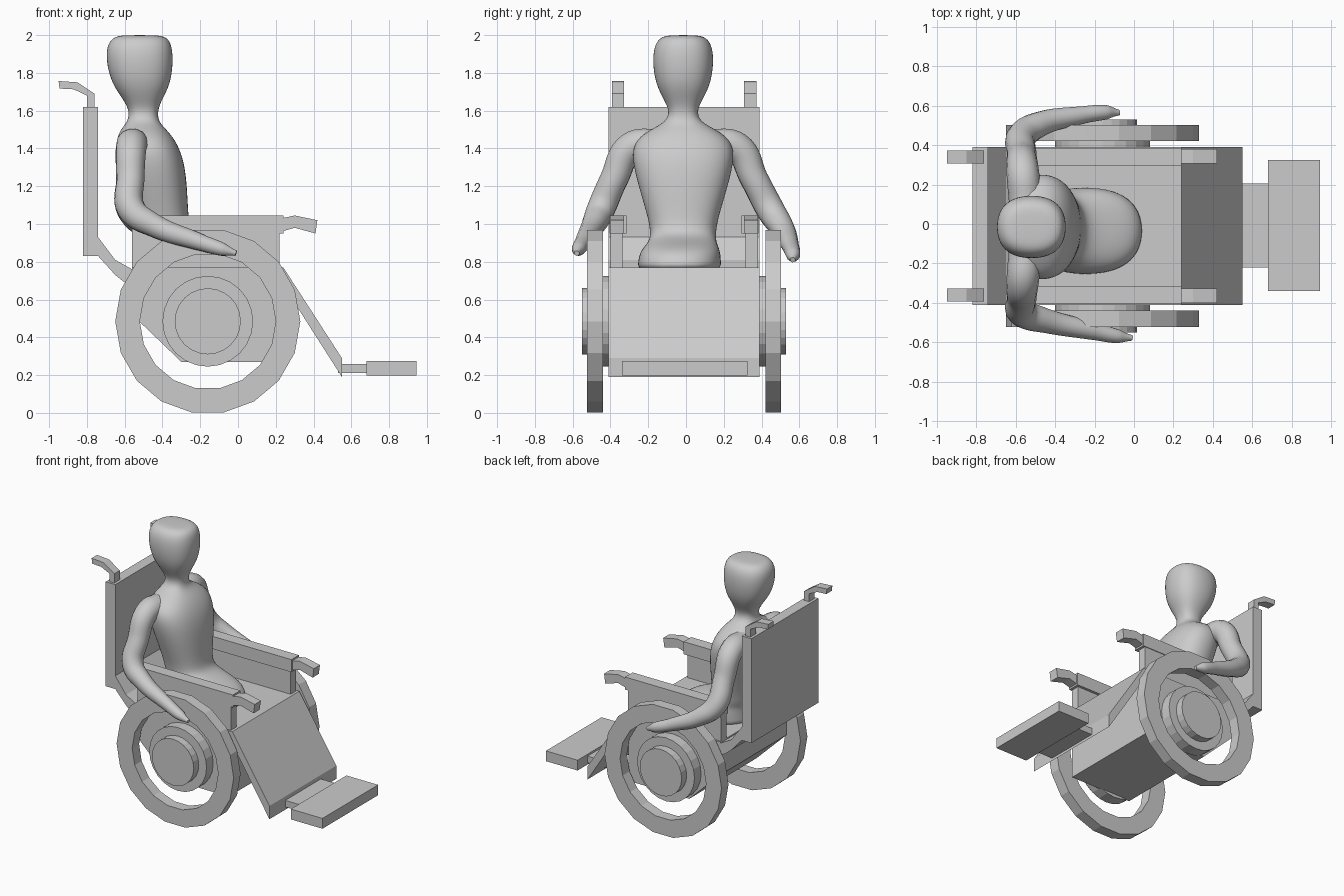
import bpy, bmesh, math
from math import cos, sin, pi

if "Cube" in bpy.data.objects:
    bpy.data.objects.remove(bpy.data.objects["Cube"])

YC = -0.01  # symmetry plane of the chair


def finish(name, bm):
    bmesh.ops.recalc_face_normals(bm, faces=bm.faces)
    me = bpy.data.meshes.new(name)
    bm.to_mesh(me)
    bm.free()
    ob = bpy.data.objects.new(name, me)
    bpy.context.collection.objects.link(ob)
    return ob


def loft(name, rings, closed=False):
    """Skin a list of equal-length rings; cap the ends or close the loop."""
    bm = bmesh.new()
    vs = [[bm.verts.new(p) for p in r] for r in rings]
    n = len(rings[0])
    pairs = list(zip(vs, vs[1:])) + ([(vs[-1], vs[0])] if closed else [])
    for a, b in pairs:
        for i in range(n):
            j = (i + 1) % n
            bm.faces.new((a[i], a[j], b[j], b[i]))
    if not closed:
        bm.faces.new(vs[0])
        bm.faces.new(vs[-1])
    return finish(name, bm)


def prism(name, profile, y0, y1):
    """Extrude an xz profile between two y values."""
    return loft(name, [[(x, y, z) for x, z in profile] for y in (y0, y1)])


def box(name, x0, x1, y0, y1, z0, z1):
    return prism(name, [(x0, z0), (x1, z0), (x1, z1), (x0, z1)], y0, y1)


def pair(name, profile, d0, d1):
    """Mirrored prisms at distances d0..d1 either side of the chair centre."""
    for s, side in ((-1, "right"), (1, "left")):
        prism(f"{name}_{side}", profile, YC + s * d0, YC + s * d1)


def circle(r, n):
    return [(-0.16 + r * cos(2 * pi * i / n), 0.485 + r * sin(2 * pi * i / n)) for i in range(n)]


# chair body, backrest and leg panel
Y0, Y1 = -0.41, 0.39
prism("seat_base", [(-0.56, 0.77), (0.21, 0.77), (0.21, 0.27), (-0.30, 0.27), (-0.56, 0.52)], Y0, Y1)
prism("backrest", [(-0.82, 1.62), (-0.74, 1.62), (-0.74, 0.93), (-0.65, 0.81), (-0.56, 0.76),
                   (-0.56, 0.67), (-0.60, 0.69), (-0.65, 0.73), (-0.74, 0.83), (-0.82, 0.83)], Y0, Y1)
prism("leg_panel", [(0.18, 0.77), (0.24, 0.77), (0.55, 0.29), (0.55, 0.19)], Y0, Y1)

# footrest
box("footrest_bracket", 0.53, 0.69, -0.22, 0.205, 0.21, 0.26)
box("footrest_plate", 0.68, 0.945, -0.34, 0.325, 0.197, 0.275)

# armrests, front grips and push handles
pair("arm_panel", [(-0.56, 0.76), (0.22, 0.76), (0.22, 0.96), (-0.56, 0.96)], 0.325, 0.39)
pair("armrest", [(-0.56, 0.95), (0.24, 0.95), (0.24, 1.045), (-0.56, 1.045)], 0.305, 0.395)
pair("front_grip", [(0.23, 1.03), (0.30, 1.045), (0.42, 1.02), (0.41, 0.95), (0.30, 0.98), (0.23, 0.96)],
     0.317, 0.39)
pair("push_handle", [(-0.76, 1.61), (-0.76, 1.69), (-0.85, 1.75), (-0.95, 1.757),
                     (-0.945, 1.717), (-0.87, 1.713), (-0.80, 1.68), (-0.80, 1.61)], 0.318, 0.383)

# wheels: low-poly tyre, wide hub disc, protruding hub cap
for s, side in ((-1, "right"), (1, "left")):
    ring = []
    for r, d in ((0.49, 0.43), (0.49, 0.513), (0.36, 0.513), (0.36, 0.43)):
        ring.append([(x, YC + s * d, z) for x, z in circle(r, 18)])
    loft(f"wheel_{side}", ring, closed=True)
pair("hub_disc", circle(0.24, 24), 0.39, 0.48)
pair("hub_cap", circle(0.175, 24), 0.39, 0.54)


def section(z, x0, x1, w, yc=-0.015, n=16, e=0.85):
    """Squarish oval ring at height z."""
    def p(v):
        return math.copysign(abs(v) ** e, v)
    return [((x0 + x1) / 2 + (x1 - x0) / 2 * p(cos(2 * pi * i / n)),
             yc + w * p(sin(2 * pi * i / n)), z) for i in range(n)]


# seated figure: lap, torso, neck and head in one smooth skin
body = loft("figure_body", [section(*a) for a in (
    (0.74, -0.54, 0.05, 0.225, -0.035), (0.80, -0.54, 0.05, 0.225, -0.035),
    (0.86, -0.54, 0.01, 0.215, -0.03), (0.90, -0.54, -0.10, 0.185, -0.02),
    (0.94, -0.55, -0.24, 0.175), (1.02, -0.56, -0.26, 0.185), (1.18, -0.60, -0.265, 0.235),
    (1.33, -0.64, -0.28, 0.275), (1.43, -0.65, -0.32, 0.27), (1.495, -0.63, -0.37, 0.19),
    (1.54, -0.585, -0.42, 0.09), (1.60, -0.575, -0.425, 0.073), (1.66, -0.61, -0.40, 0.105),
    (1.74, -0.67, -0.355, 0.148), (1.85, -0.70, -0.34, 0.165), (1.94, -0.70, -0.345, 0.158),
    (1.99, -0.665, -0.37, 0.125), (2.0, -0.61, -0.43, 0.07))])
sub = body.modifiers.new("smooth", "SUBSURF")
sub.levels = sub.render_levels = 2
for f in body.data.polygons:
    f.use_smooth = True


# arms: tapered tubes, points are (x, y, z, radius)
def arm(name, pts):
    cu = bpy.data.curves.new(name, "CURVE")
    cu.dimensions = "3D"
    cu.bevel_depth = 1.0
    cu.bevel_resolution = 5
    cu.resolution_u = 8
    cu.use_fill_caps = True
    sp = cu.splines.new("BEZIER")
    sp.bezier_points.add(len(pts) - 1)
    sp.radius_interpolation = "CARDINAL"
    for bp, (x, y, z, r) in zip(sp.bezier_points, pts):
        bp.co = (x, y, z)
        bp.radius = r
        bp.handle_left_type = bp.handle_right_type = "AUTO"
    ob = bpy.data.objects.new(name, cu)
    bpy.context.collection.objects.link(ob)
    bpy.ops.object.select_all(action="DESELECT")
    ob.select_set(True)
    bpy.context.view_layer.objects.active = ob
    bpy.ops.object.convert(target="MESH")
    bpy.ops.object.shade_smooth_by_angle(angle=math.radians(60))


arm("figure_arm_right", [
    (-0.55, -0.14, 1.42, 0.085), (-0.565, -0.29, 1.405, 0.082), (-0.57, -0.38, 1.24, 0.075),
    (-0.565, -0.45, 1.08, 0.075), (-0.45, -0.49, 0.995, 0.063), (-0.22, -0.54, 0.91, 0.047),
    (-0.08, -0.57, 0.865, 0.035), (-0.01, -0.578, 0.845, 0.014)])
arm("figure_arm_left", [
    (-0.55, 0.12, 1.42, 0.085), (-0.565, 0.27, 1.405, 0.082), (-0.57, 0.36, 1.24, 0.075),
    (-0.565, 0.45, 1.07, 0.075), (-0.47, 0.51, 0.98, 0.063), (-0.28, 0.55, 0.89, 0.047),
    (-0.14, 0.567, 0.835, 0.037), (-0.075, 0.565, 0.81, 0.014)])
